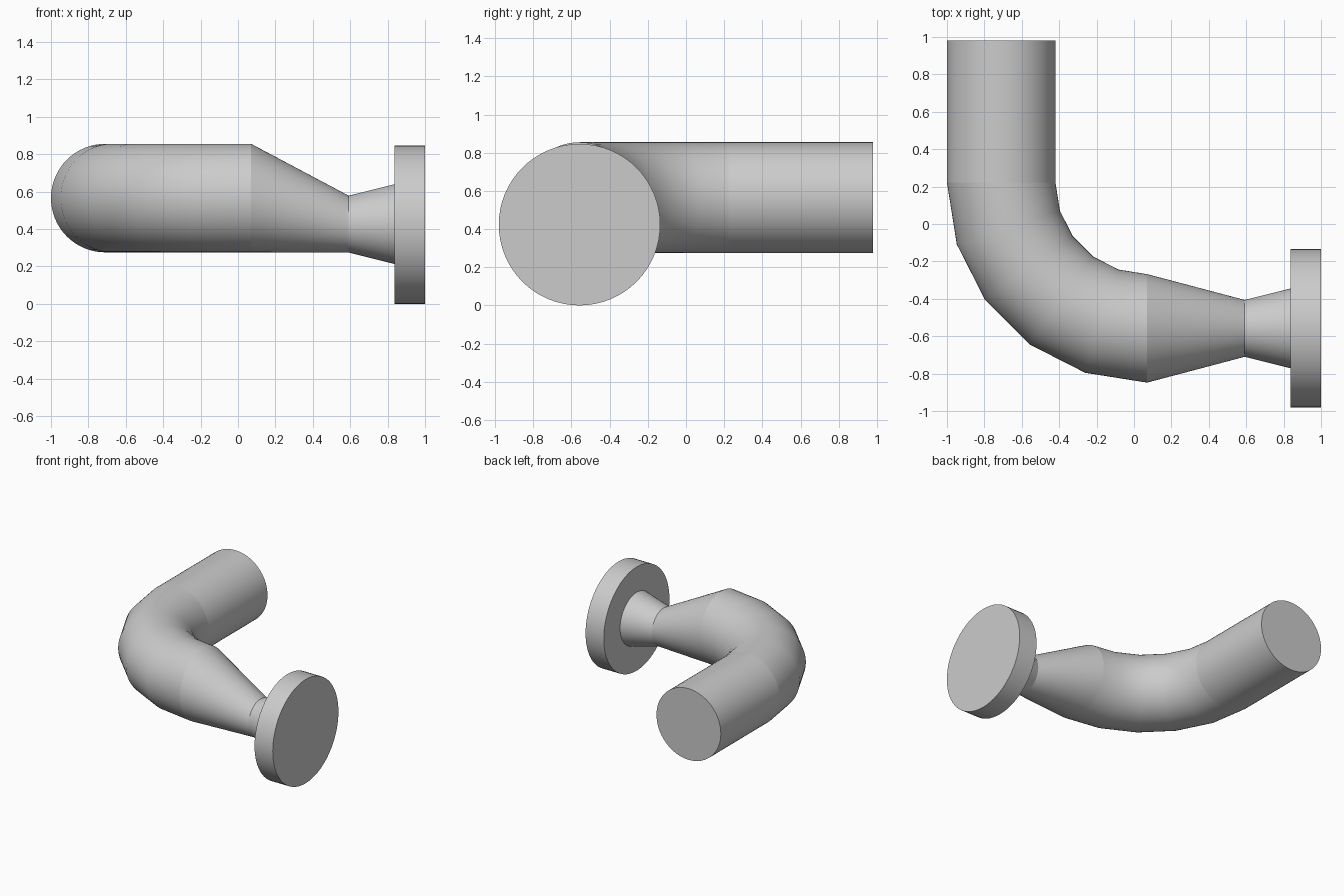
import bpy, bmesh, math
from mathutils import Vector

if "Cube" in bpy.data.objects:
    bpy.data.objects.remove(bpy.data.objects["Cube"])

SIDES = 64
Z = Vector((0, 0, 1))


def loft(name, rings, cap_start=False, cap_end=False):
    """Skin circular rings given as (centre, in-plane axis, radius)."""
    bm = bmesh.new()
    loops = []
    for centre, axis, r in rings:
        c, u = Vector(centre), Vector(axis)
        loops.append([bm.verts.new(c + r * (u * math.cos(t) + Z * math.sin(t)))
                      for t in (2 * math.pi * i / SIDES for i in range(SIDES))])
    for a, b in zip(loops, loops[1:]):
        for i in range(SIDES):
            j = (i + 1) % SIDES
            bm.faces.new((a[i], a[j], b[j], b[i]))
    if cap_start:
        bm.faces.new(loops[0])
    if cap_end:
        bm.faces.new(loops[-1])
    bmesh.ops.recalc_face_normals(bm, faces=bm.faces)
    me = bpy.data.meshes.new(name)
    bm.to_mesh(me)
    bm.free()
    ob = bpy.data.objects.new(name, me)
    bpy.context.collection.objects.link(ob)
    bpy.context.view_layer.objects.active = ob
    ob.select_set(True)
    bpy.ops.object.shade_smooth_by_angle(angle=math.radians(35))
    ob.select_set(False)


PIPE_R, PIPE_Z = 0.29, 0.565
BEND = Vector((0.07, 0.222, PIPE_Z))
BEND_R = 0.78
AXIS_Y = BEND.y - BEND_R
LOW_Z = 0.426
SIDE = (0, -1, 0)

# straight pipe running to the back
px = BEND.x - BEND_R
loft("straight_pipe", [((px, 0.98, PIPE_Z), (-1, 0, 0), PIPE_R),
                       ((px, BEND.y, PIPE_Z), (-1, 0, 0), PIPE_R)], cap_start=True)

# quarter-turn elbow in five segments
elbow = []
for k in range(6):
    a = math.radians(180 + 18 * k)
    u = Vector((math.cos(a), math.sin(a), 0))
    elbow.append((BEND + BEND_R * u, u, PIPE_R))
loft("elbow", elbow)

# off-centre reducer with a level underside
loft("reducer", [((BEND.x, AXIS_Y, PIPE_Z), SIDE, PIPE_R),
                 ((0.592, AXIS_Y, LOW_Z), SIDE, 0.152)])

# flared neck
loft("flared_neck", [((0.592, AXIS_Y, LOW_Z), SIDE, 0.152),
                     ((0.836, AXIS_Y, LOW_Z), SIDE, 0.213)])

# flange disc
loft("flange", [((0.836, AXIS_Y, 0.423), SIDE, 0.423),
                ((1.0, AXIS_Y, 0.423), SIDE, 0.423)], cap_start=True, cap_end=True)
